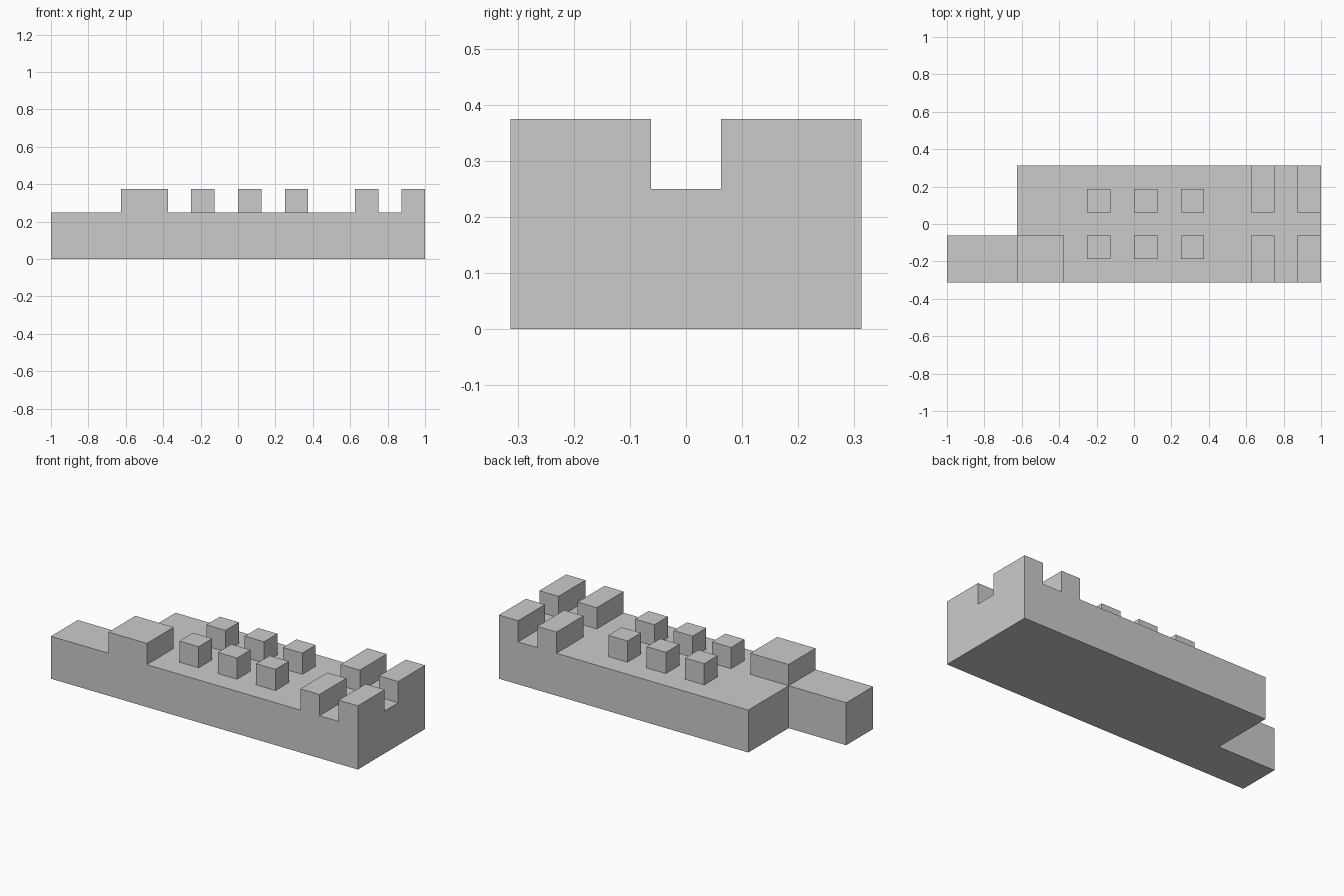
import bpy, bmesh

if "Cube" in bpy.data.objects:
    bpy.data.objects.remove(bpy.data.objects["Cube"])

BASE_TOP, TOP = 0.25, 0.375


def prism(name, outline, z0, z1):
    """Extrude a counter-clockwise outline from z0 to z1."""
    bm = bmesh.new()
    face = bm.faces.new([bm.verts.new((x, y, z0)) for x, y in outline])
    ext = bmesh.ops.extrude_face_region(bm, geom=[face], use_keep_orig=True)
    top = [v for v in ext["geom"] if isinstance(v, bmesh.types.BMVert)]
    bmesh.ops.translate(bm, verts=top, vec=(0, 0, z1 - z0))
    bmesh.ops.recalc_face_normals(bm, faces=bm.faces)
    mesh = bpy.data.meshes.new(name)
    bm.to_mesh(mesh)
    bm.free()
    obj = bpy.data.objects.new(name, mesh)
    bpy.context.collection.objects.link(obj)
    return obj


def box(name, x0, x1, y0, y1):
    """Raised block standing on the base."""
    return prism(name, [(x0, y0), (x1, y0), (x1, y1), (x0, y1)], BASE_TOP, TOP)


# Base slab with a narrow arm at the left front
prism("base", [(-1, -0.3125), (1, -0.3125), (1, 0.3125), (-0.625, 0.3125),
               (-0.625, -0.0625), (-1, -0.0625)], 0, BASE_TOP)

# Square block beside the arm
box("corner_block", -0.625, -0.375, -0.3125, -0.0625)

# Raised rows, mirrored front to back
for side, s in (("front", -1), ("back", 1)):
    for i, x in enumerate((-0.25, 0, 0.25)):
        y0, y1 = sorted((s * 0.0625, s * 0.1875))
        box(f"{side}_peg_{i + 1}", x, x + 0.125, y0, y1)
    for i, x in enumerate((0.625, 0.875)):
        y0, y1 = sorted((s * 0.0625, s * 0.3125))
        box(f"{side}_end_lug_{i + 1}", x, x + 0.125, y0, y1)
